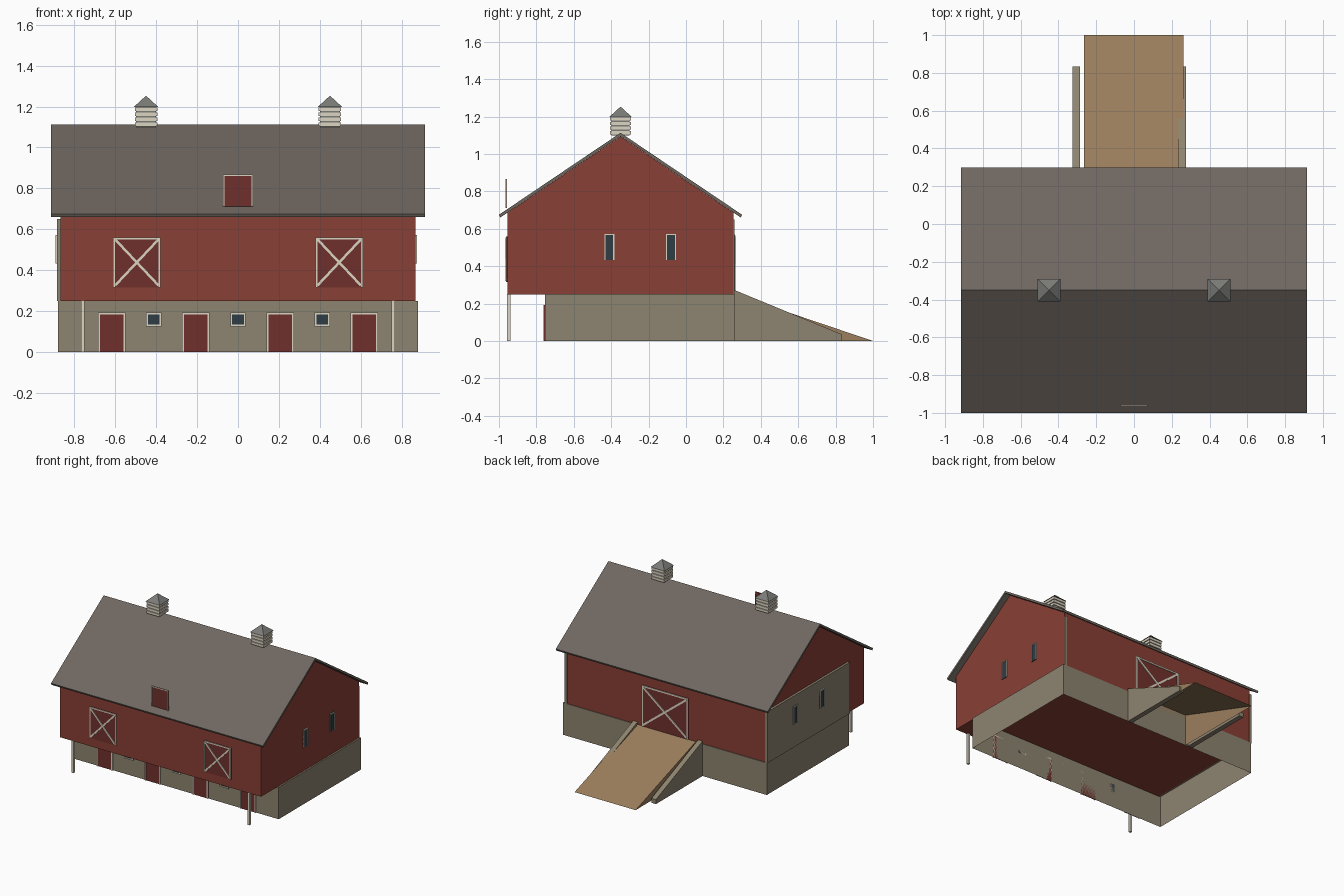
import bpy, bmesh
from mathutils import Vector

if "Cube" in bpy.data.objects:
    bpy.data.objects.remove(bpy.data.objects["Cube"])


def mat(name, r, g, b):
    m = bpy.data.materials.new(name)
    m.diffuse_color = (r, g, b, 1)
    m.use_nodes = True
    m.node_tree.nodes["Principled BSDF"].inputs["Base Color"].default_value = m.diffuse_color
    return m


RED = mat("red_boards", 0.25, 0.05, 0.035)
DOOR = mat("door_red", 0.16, 0.03, 0.025)
STONE = mat("stone", 0.27, 0.23, 0.16)
ROOF = mat("roof_shingle", 0.16, 0.135, 0.115)
TRIM = mat("cream_trim", 0.72, 0.66, 0.54)
GLASS = mat("dark_glass", 0.03, 0.045, 0.06)
EARTH = mat("earth", 0.33, 0.21, 0.11)
METAL = mat("cupola_metal", 0.2, 0.2, 0.19)


def finish(name, bm, material):
    bmesh.ops.recalc_face_normals(bm, faces=bm.faces)
    me = bpy.data.meshes.new(name)
    bm.to_mesh(me)
    bm.free()
    me.materials.append(material)
    ob = bpy.data.objects.new(name, me)
    bpy.context.collection.objects.link(ob)
    return ob


def add_box(bm, lo, hi):
    lo, hi = Vector(lo), Vector(hi)
    verts = bmesh.ops.create_cube(bm, size=1)["verts"]
    for v in verts:
        v.co = (lo + hi) / 2 + v.co * (hi - lo)


def box(name, lo, hi, material, open_bottom=False):
    bm = bmesh.new()
    add_box(bm, lo, hi)
    if open_bottom:
        drop_bottom(bm)
    return finish(name, bm, material)


def drop_bottom(bm):
    low = [f for f in bm.faces if all(abs(v.co.z) < 1e-4 for v in f.verts)]
    bmesh.ops.delete(bm, geom=low, context='FACES_ONLY')


def extrude_x(name, profile, x0, x1, material, open_bottom=False):
    """Extrude a (y, z) outline from x0 to x1."""
    bm = bmesh.new()
    f = bm.faces.new([bm.verts.new((x0, y, z)) for y, z in profile])
    new = bmesh.ops.extrude_face_region(bm, geom=[f])["geom"]
    bmesh.ops.translate(bm, vec=(x1 - x0, 0, 0),
                        verts=[g for g in new if isinstance(g, bmesh.types.BMVert)])
    if open_bottom:
        drop_bottom(bm)
    return finish(name, bm, material)


def opening(name, axis, c, w, z0, z1, wall, out, fill, t=0.01, cross=False, sill=False):
    """Panel with trim on a wall; axis is the width direction, out the outward sign."""
    def place(a0, a1, d0, d1, za, zb):
        d0, d1 = sorted((wall + out * d0, wall + out * d1))
        if axis == "x":
            return (a0, d0, za), (a1, d1, zb)
        return (d0, a0, za), (d1, a1, zb)

    a0, a1 = c - w / 2, c + w / 2
    box(name + "_panel", *place(a0, a1, 0, 0.004, z0, z1), fill)
    bm = bmesh.new()
    strips = [(a0, a0 + t, z0, z1), (a1 - t, a1, z0, z1), (a0, a1, z1 - t, z1)]
    if sill:
        strips.append((a0, a1, z0, z0 + t))
    for s0, s1, za, zb in strips:
        add_box(bm, *place(s0, s1, 0, 0.008, za, zb))
    if cross:
        # diagonal braces
        for s in (1, -1):
            p = [(c - s * (w / 2 - t), z0 + t), (c + s * (w / 2 - t), z1 - t)]
            d = Vector((p[1][0] - p[0][0], p[1][1] - p[0][1])).normalized() * t * 0.6
            n = (-d.y, d.x)
            quad = [(p[0][0] + n[0], p[0][1] + n[1]), (p[1][0] + n[0], p[1][1] + n[1]),
                    (p[1][0] - n[0], p[1][1] - n[1]), (p[0][0] - n[0], p[0][1] - n[1])]
            f = bm.faces.new([bm.verts.new((a, wall + out * 0.004, z)) for a, z in quad])
            new = bmesh.ops.extrude_face_region(bm, geom=[f])["geom"]
            bmesh.ops.translate(bm, vec=(0, out * 0.006, 0),
                                verts=[g for g in new if isinstance(g, bmesh.types.BMVert)])
    finish(name + "_trim", bm, TRIM)


# Stone foundation (open underneath) and the stone gable end walls
box("foundation", (-0.88, -0.755, 0), (0.88, 0.26, 0.25), STONE, open_bottom=True)
box("left_stone_gable", (-0.886, -0.755, 0.25), (-0.866, 0.26, 0.65), STONE)
box("right_stone_gable", (0.846, -0.755, 0.25), (0.866, 0.26, 0.65), STONE)

# Red timber body overhanging the front, with gable peak
extrude_x("barn_body", [(-0.955, 0.249), (0.255, 0.249), (0.255, 0.685),
                        (-0.35, 1.094), (-0.955, 0.685)], -0.868, 0.868, RED)

# Roof as one folded sheet
extrude_x("roof", [(-1, 0.675), (-0.35, 1.113), (0.3, 0.675), (0.293, 0.66),
                   (-0.35, 1.095), (-0.993, 0.66)], -0.915, 0.915, ROOF)

# Posts under the overhang
for side, s in (("left", -1), ("right", 1)):
    box(side + "_post", (s * 0.76 - 0.009, -0.957, 0), (s * 0.76 + 0.009, -0.939, 0.25), TRIM)

# Stable doors and small windows in the stone front
for i in range(4):
    opening(f"stable_door_{i + 1}", "x", -0.618 + 0.412 * i, 0.135, 0, 0.192, -0.755, -1, DOOR)
for i in range(3):
    opening(f"stable_window_{i + 1}", "x", -0.412 + 0.412 * i, 0.075, 0.125, 0.192,
            -0.755, -1, GLASS, t=0.009, sill=True)

# Cross-braced doors: two on the front, one at the head of the ramp
for side, s in (("left", -1), ("right", 1)):
    opening(side + "_front_door", "x", s * 0.495, 0.232, 0.315, 0.56, -0.955, -1, DOOR, cross=True)
opening("ramp_door", "x", 0, 0.4, 0.25, 0.57, 0.255, 1, DOOR, t=0.012, cross=True)

# Hay door standing just above the front eave
opening("hay_door", "x", 0, 0.145, 0.71, 0.867, -0.957, -1, DOOR, t=0.007)

# Gable windows
for side, wall, s in (("left", -0.886, -1), ("right", 0.868, 1)):
    for i, y in enumerate((-0.41, -0.08)):
        opening(f"{side}_gable_window_{i + 1}", "y", y, 0.054, 0.433, 0.572, wall, s, GLASS, t=0.006)

# Earth ramp (open underneath) with its stone side walls
extrude_x("ramp", [(0.26, 0), (0.26, 0.25), (1, 0)], -0.265, 0.262, EARTH, open_bottom=True)
for side, x in (("left", -0.325), ("right", 0.236)):
    extrude_x(side + "_ramp_wall", [(0.26, 0), (0.26, 0.272), (0.835, 0.035), (0.835, 0)],
              x, x + 0.039, STONE)

# Louvred cupolas on the ridge
for side, x in (("left", -0.45), ("right", 0.45)):
    y, r = -0.35, 0.055
    box(side + "_cupola_core", (x - 0.048, y - 0.048, 1.1), (x + 0.048, y + 0.048, 1.2), METAL)
    bm = bmesh.new()
    for i in range(4):
        z = 1.105 + i * 0.0245
        add_box(bm, (x - r, y - r, z), (x + r, y + r, z + 0.018))
    finish(side + "_cupola_louvres", bm, TRIM)
    bm = bmesh.new()
    base = [bm.verts.new((x + a * 0.06, y + b * 0.06, 1.198))
            for a, b in ((-1, -1), (1, -1), (1, 1), (-1, 1))]
    tip = bm.verts.new((x, y, 1.253))
    bm.faces.new(base)
    for i in range(4):
        bm.faces.new((base[i], base[(i + 1) % 4], tip))
    finish(side + "_cupola_roof", bm, METAL)
